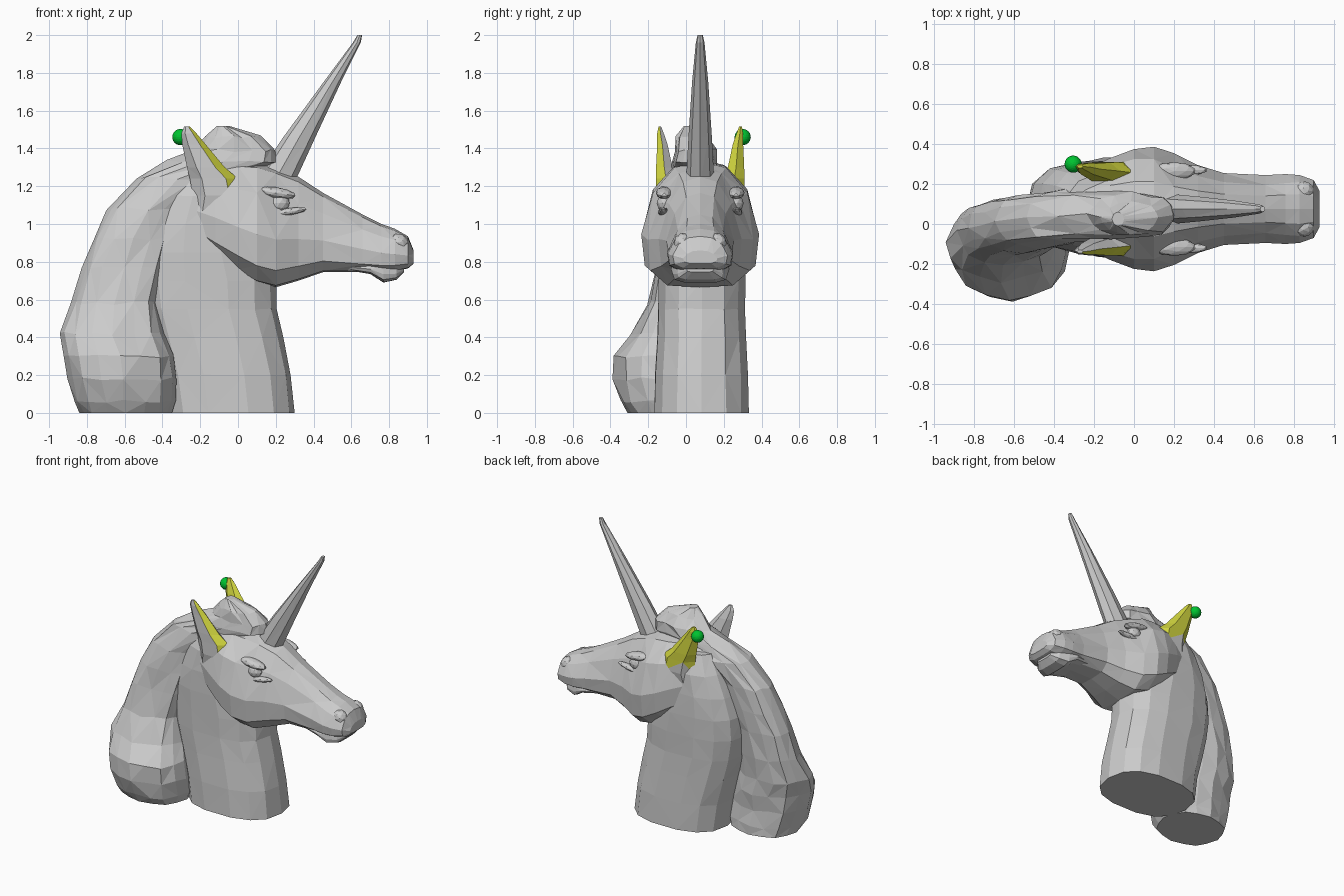
import bpy, bmesh, math, random
from mathutils import Vector, Matrix

if "Cube" in bpy.data.objects:
    bpy.data.objects.remove(bpy.data.objects["Cube"])

random.seed(4)
MID = 0.075  # symmetry plane of the head


def paint(name, color):
    m = bpy.data.materials.new(name)
    m.diffuse_color = color
    m.use_nodes = True
    m.node_tree.nodes["Principled BSDF"].inputs["Base Color"].default_value = m.diffuse_color
    return m


def loft(name, rings, jitter=0.0):
    """Triangulated skin through rings of equal point count, capped."""
    bm = bmesh.new()
    rows = []
    for i, r in enumerate(rings):
        row = []
        for p in r:
            p = Vector(p)
            if jitter and 0 < i < len(rings) - 1:
                p += Vector([random.uniform(-jitter, jitter) for _ in range(3)])
            row.append(bm.verts.new(p))
        rows.append(row)
    n = len(rows[0])
    for a, (lo, hi) in enumerate(zip(rows, rows[1:])):
        for i in range(n):
            j = (i + 1) % n
            q = [lo[i], lo[j], hi[j], hi[i]]
            if (a + i) % 2:
                q = q[1:] + q[:1]
            bm.faces.new((q[0], q[1], q[2]))
            bm.faces.new((q[0], q[2], q[3]))
    bm.faces.new(rows[0])
    bm.faces.new(rows[-1])
    bmesh.ops.recalc_face_normals(bm, faces=bm.faces)
    me = bpy.data.meshes.new(name)
    bm.to_mesh(me)
    bm.free()
    ob = bpy.data.objects.new(name, me)
    bpy.context.collection.objects.link(ob)
    return ob


def slab(z, x0, x1, y0, y1, n=12, power=0.8, lobes=0.0):
    """Horizontal rounded section from its bounds; lobes pulls in every other point."""
    pts = []
    for i in range(n):
        a = 2 * math.pi * i / n
        c, s = math.cos(a), math.sin(a)
        k = 1 - lobes * (i % 2)
        pts.append(((x0 + x1) / 2 + k * (x1 - x0) / 2 * math.copysign(abs(c) ** power, c),
                    (y0 + y1) / 2 + k * (y1 - y0) / 2 * math.copysign(abs(s) ** power, s), z))
    return pts


def face_section(x, zb, zt, w, wu):
    """Symmetric head section: jaw half-width w, brow half-width wu."""
    half = [(.62 * w, .015), (.94 * w, .14), (w, .40), (wu, .74), (.55 * wu, .95)]
    prof = [(0, 0)] + half + [(0, 1)] + [(-y, f) for y, f in reversed(half)]
    return [(x, MID + y, zb + f * (zt - zb)) for y, f in prof]


def ball(name, loc, scale, tilt=0.0, sub=2, mat=None):
    bm = bmesh.new()
    bmesh.ops.create_icosphere(bm, subdivisions=sub, radius=1)
    bm.transform(Matrix.Translation(loc) @ Matrix.Rotation(tilt, 4, 'Y') @ Matrix.Diagonal((*scale, 1)))
    me = bpy.data.meshes.new(name)
    bm.to_mesh(me)
    bm.free()
    if mat:
        me.materials.append(mat)
    ob = bpy.data.objects.new(name, me)
    bpy.context.collection.objects.link(ob)
    return ob


# Neck
loft("neck", [slab(z, x0, x1, .083 - w, .083 + w, 14) for z, x0, x1, w in (
    (0, -.40, .30, .255), (.2, -.43, .28, .25), (.4, -.48, .24, .24),
    (.55, -.52, .205, .235), (.7, -.54, .20, .235), (.85, -.53, .15, .235),
    (1.0, -.48, .10, .23), (1.15, -.41, .08, .215), (1.28, -.33, .0, .16))], .003)

# Head and muzzle
loft("head", [face_section(*r) for r in (
    (-.36, 1.0, 1.26, .12, .09), (-.24, .92, 1.31, .20, .16), (-.12, .83, 1.34, .255, .215),
    (0, .75, 1.335, .30, .25), (.10, .69, 1.33, .312, .25), (.20, .665, 1.30, .28, .205),
    (.32, .70, 1.25, .22, .165), (.45, .745, 1.165, .18, .135), (.66, .745, 1.05, .17, .12),
    (.76, .745, 1.00, .175, .13), (.83, .75, .975, .17, .135), (.90, .765, .935, .145, .115),
    (.93, .79, .86, .09, .07))])
loft("lower_lip", [face_section(*r) for r in (
    (.58, .755, .80, .13, .12), (.70, .735, .80, .155, .145), (.77, .69, .80, .145, .14),
    (.84, .705, .785, .12, .115), (.88, .745, .775, .07, .07))])

# Horn
loft("horn", [slab(z, x0, x1, MID - w, MID + w, 8, 1.0) for z, x0, x1, w in (
    (1.22, .08, .30, .075), (1.46, .24, .41, .062), (1.75, .452, .545, .043),
    (1.96, .608, .65, .023), (2.0, .632, .657, .014))])

# Mane, from the hanging lock up to the forelock
loft("mane", [slab(*r[:5], 16, r[5], .04) for r in (
    (0, -.84, -.35, -.31, .12, .9), (.06, -.87, -.33, -.355, .12, .95),
    (.18, -.91, -.32, -.385, .11, 1), (.30, -.925, -.335, -.39, .11, 1),
    (.42, -.94, -.39, -.29, .11, .9), (.58, -.88, -.42, -.20, .12, .8),
    (.77, -.83, -.38, -.165, .13, .75), (.92, -.76, -.35, -.145, .14, .75),
    (1.08, -.69, -.28, -.12, .15, .75), (1.24, -.54, -.10, -.09, .17, .75),
    (1.33, -.37, .21, -.075, .17, .8), (1.39, -.23, .20, -.065, .155, .9),
    (1.46, -.165, .12, -.05, .11, 1), (1.52, -.11, -.05, -.01, .06, 1))], .009)

# Ears, eyes and nostrils on both sides
yellow = paint("inner_ear", (.65, .68, .05, 1))
for side, tag in ((-1, "near"), (1, "far")):
    def at(y):
        return MID + side * y
    ear = loft("ear_" + tag, [slab(z, x0, x1, at(y0), at(y1), 6, 1.0) for z, x0, x1, y0, y1 in (
        (1.02, -.22, -.12, .13, .22), (1.15, -.24, .02, .12, .245), (1.24, -.255, .0, .12, .242),
        (1.30, -.27, -.07, .14, .24), (1.42, -.295, -.17, .168, .232), (1.48, -.30, -.22, .19, .23),
        (1.515, -.285, -.255, .205, .222))])
    ear.data.materials.append(None)
    ear.data.materials.append(yellow)
    for f in ear.data.polygons:
        if f.center.z > 1.2 and (side > 0 or (f.normal.x > .2 and f.normal.y < -.1)):
            f.material_index = 1
    ball("eye_" + tag, (.22, at(.185), 1.11), (.055, .045, .048))
    ball("brow_" + tag, (.20, at(.19), 1.165), (.11, .045, .03), .15, 2)
    ball("lower_lid_" + tag, (.25, at(.195), 1.062), (.12, .028, .02), -.15, 2)
    ball("nostril_" + tag, (.85, at(.09), .90), (.055, .05, .05), .5, 2)

# Bead at the far ear tip
ball("ear_bead", (-.305, .30, 1.46), (.043,) * 3, 0, 3, paint("green", (0, .55, .03, 1)))
